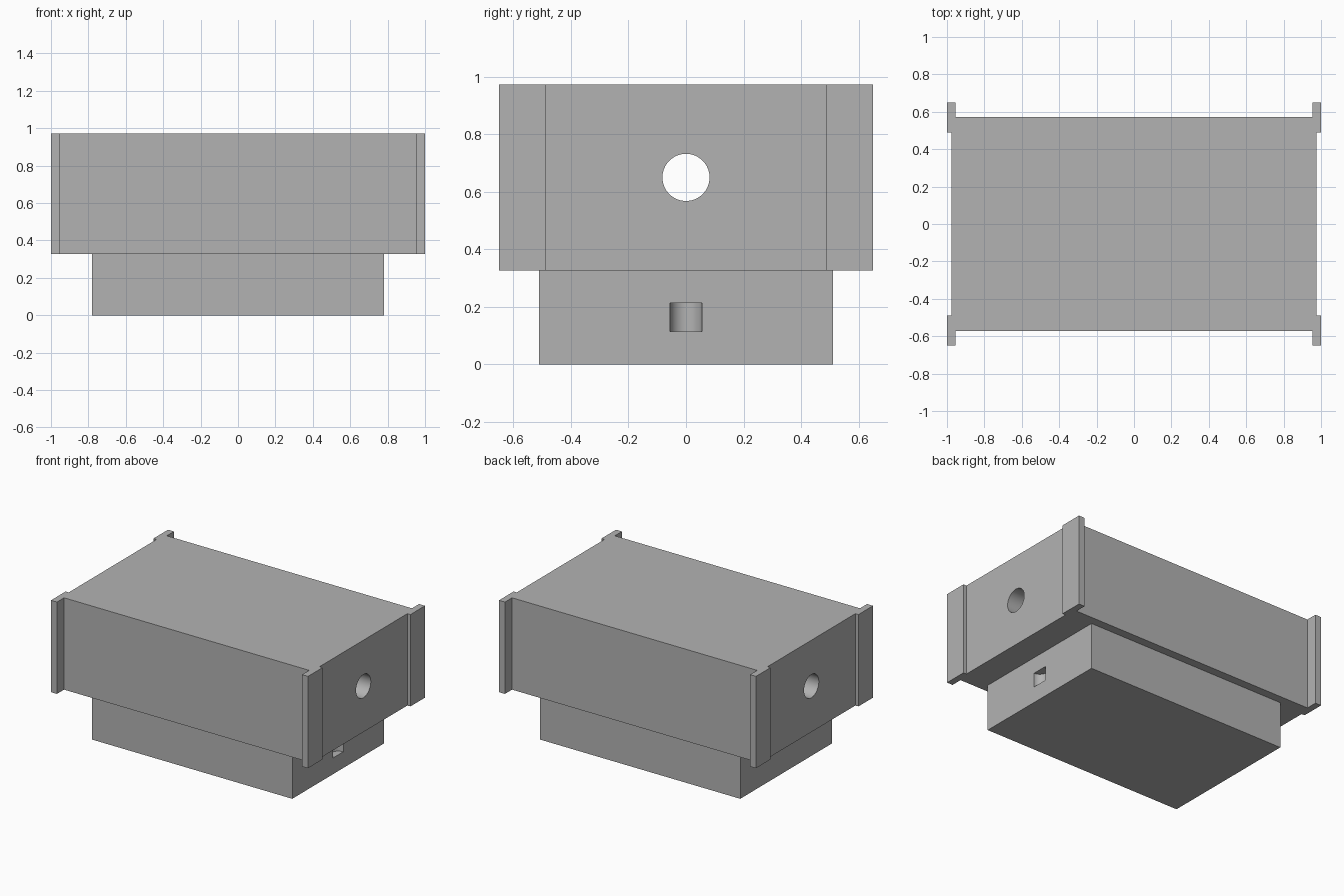
import bpy
import bmesh
from math import pi
from mathutils import Matrix

cube = bpy.data.objects.get("Cube")
if cube:
    bpy.data.objects.remove(cube, do_unlink=True)

grey = bpy.data.materials.new("plain grey")
grey.use_nodes = True
GREY = (0.45, 0.45, 0.45, 1)
grey.diffuse_color = GREY
grey.node_tree.nodes["Principled BSDF"].inputs["Base Color"].default_value = GREY

JOIN, TOP = 0.327, 0.973


def finish(name, bm):
    bmesh.ops.recalc_face_normals(bm, faces=bm.faces)
    mesh = bpy.data.meshes.new(name)
    bm.to_mesh(mesh)
    bm.free()
    mesh.materials.append(grey)
    obj = bpy.data.objects.new(name, mesh)
    bpy.context.collection.objects.link(obj)
    return obj


def prism(name, outline, z0, z1):
    bm = bmesh.new()
    face = bm.faces.new([bm.verts.new((x, y, z0)) for x, y in outline])
    top = bmesh.ops.extrude_face_region(bm, geom=[face])["geom"]
    verts = [v for v in top if isinstance(v, bmesh.types.BMVert)]
    bmesh.ops.translate(bm, verts=verts, vec=(0, 0, z1 - z0))
    return finish(name, bm)


def cylinder(name, radius, depth, centre, axis="Z"):
    bm = bmesh.new()
    turn = Matrix.Rotation(pi / 2, 4, "Y") if axis == "X" else Matrix()
    bmesh.ops.create_cone(bm, cap_ends=True, segments=64, radius1=radius,
                          radius2=radius, depth=depth,
                          matrix=Matrix.Translation(centre) @ turn)
    return finish(name, bm)


def cut(target, cutter):
    cutter.hide_render = True
    mod = target.modifiers.new("cut", "BOOLEAN")
    mod.operation = "DIFFERENCE"
    mod.solver = "EXACT"
    mod.object = cutter
    bpy.context.view_layer.objects.active = target
    bpy.ops.object.modifier_apply(modifier=mod.name)
    bpy.data.objects.remove(cutter, do_unlink=True)
    bpy.ops.object.select_all(action="DESELECT")
    target.select_set(True)
    bpy.ops.object.shade_smooth_by_angle(angle=pi / 6)


# Upper block: one quarter of the flanged outline, mirrored to all corners
corner = [(0.976, 0.488), (1, 0.488), (1, 0.65), (0.954, 0.65), (0.954, 0.571)]
half = corner + [(-x, y) for x, y in reversed(corner)]
outline = half + [(x, -y) for x, y in reversed(half)]
upper_block = prism("upper_block", outline, JOIN, TOP)

# Round bore running through both ends
cut(upper_block, cylinder("bore_cutter", 0.082, 3, (0, 0, (JOIN + TOP) / 2), "X"))

# Lower base
bx, by = 0.78, 0.511
base = prism("base", [(-bx, -by), (bx, -by), (bx, by), (-bx, by)], 0, JOIN)

# Half-round pocket in the left end of the base
cut(base, cylinder("pocket_cutter", 0.056, 0.1, (bx, 0, 0.164)))
